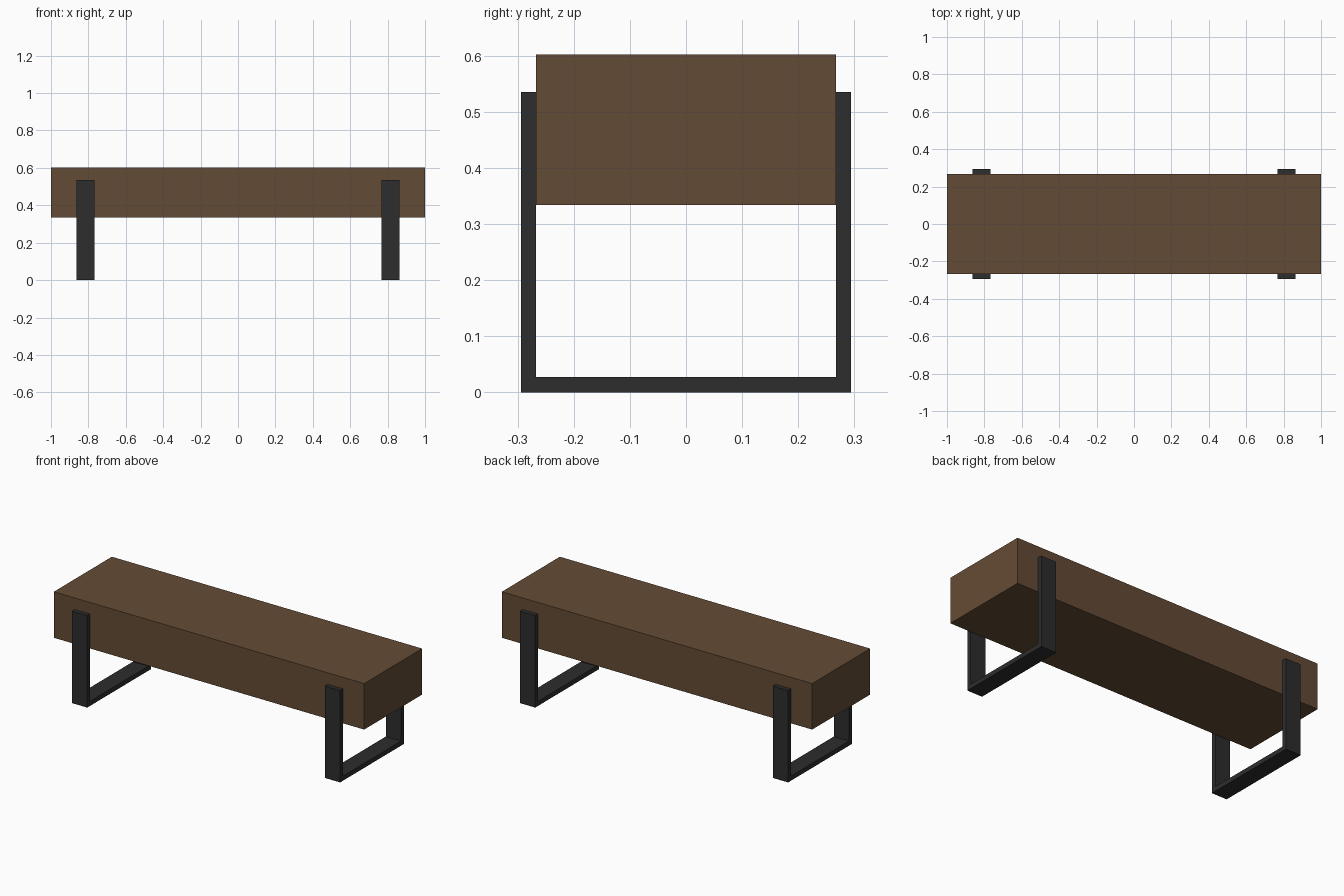
import bpy
import bmesh

cube = bpy.data.objects.get("Cube")
if cube:
    bpy.data.objects.remove(cube, do_unlink=True)


def make_material(name, rgb):
    mat = bpy.data.materials.new(name)
    mat.use_nodes = True
    colour = (*rgb, 1.0)
    mat.diffuse_color = colour
    mat.node_tree.nodes["Principled BSDF"].inputs["Base Color"].default_value = colour
    return mat


def extrude_profile(name, profile, x_min, x_max, mat):
    """Extrude a closed (y, z) outline along x."""
    bm = bmesh.new()
    face = bm.faces.new([bm.verts.new((x_min, y, z)) for y, z in profile])
    result = bmesh.ops.extrude_face_region(bm, geom=[face])
    moved = [v for v in result["geom"] if isinstance(v, bmesh.types.BMVert)]
    bmesh.ops.translate(bm, verts=moved, vec=(x_max - x_min, 0, 0))
    bmesh.ops.recalc_face_normals(bm, faces=bm.faces)
    mesh = bpy.data.meshes.new(name)
    bm.to_mesh(mesh)
    bm.free()
    mesh.materials.append(mat)
    obj = bpy.data.objects.new(name, mesh)
    bpy.context.collection.objects.link(obj)
    return obj


wood = make_material("brown_wood", (0.127, 0.071, 0.035))
metal = make_material("dark_metal", (0.026, 0.026, 0.026))

# Solid wooden beam seat
half_depth, seat_bottom, seat_top = 0.267, 0.334, 0.602
seat_outline = [(-half_depth, seat_bottom), (half_depth, seat_bottom),
                (half_depth, seat_top), (-half_depth, seat_top)]
extrude_profile("seat", seat_outline, -1.0, 1.0, wood)

# U-shaped flat-bar legs hugging the sides of the seat
bar, leg_top = 0.027, 0.535
outer = half_depth + bar
half_u = [(outer, 0), (outer, leg_top), (half_depth, leg_top), (half_depth, bar)]
leg_outline = half_u + [(-y, z) for y, z in reversed(half_u)]
leg_x, leg_half_width = 0.815, 0.049
for name, side in (("left_leg_frame", 1), ("right_leg_frame", -1)):
    centre = side * leg_x
    extrude_profile(name, leg_outline, centre - leg_half_width,
                    centre + leg_half_width, metal)
